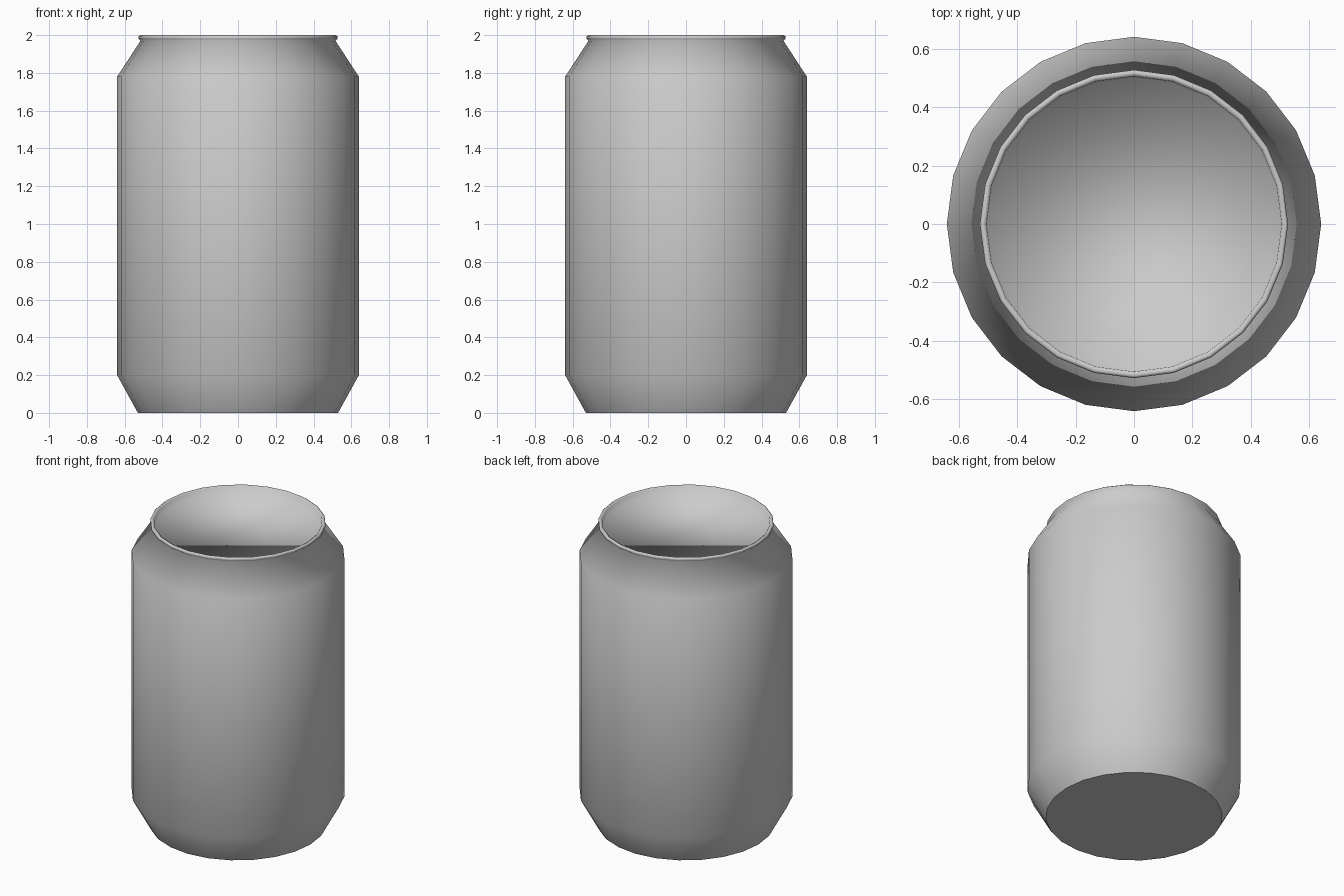
import bpy, bmesh, math

if "Cube" in bpy.data.objects:
    bpy.data.objects.remove(bpy.data.objects["Cube"])

SIDES = 24
# outer profile from base to rim, then down the inside to the recessed lid (radius, z)
PROFILE = [(0.53, 0), (0.64, 0.2), (0.64, 1.78), (0.516, 1.97),
           (0.527, 1.98), (0.527, 1.993), (0.518, 2.0), (0.505, 1.993), (0.5, 1.95)]

bm = bmesh.new()
rings = []
for r, z in PROFILE:
    rings.append([bm.verts.new((r * math.cos(2 * math.pi * i / SIDES),
                                r * math.sin(2 * math.pi * i / SIDES), z))
                  for i in range(SIDES)])

# walls, shoulder and rim
for low, high in zip(rings, rings[1:]):
    for i in range(SIDES):
        j = (i + 1) % SIDES
        bm.faces.new((low[i], low[j], high[j], high[i])).smooth = True

# recessed lid blends smoothly into the rim
bm.faces.new(rings[-1]).smooth = True

# flat base with a crisp edge
base = bm.faces.new(rings[0][::-1])
for e in base.edges:
    e.smooth = False

mesh = bpy.data.meshes.new("can_body")
bm.to_mesh(mesh)
bm.free()
bpy.context.collection.objects.link(bpy.data.objects.new("can_body", mesh))
